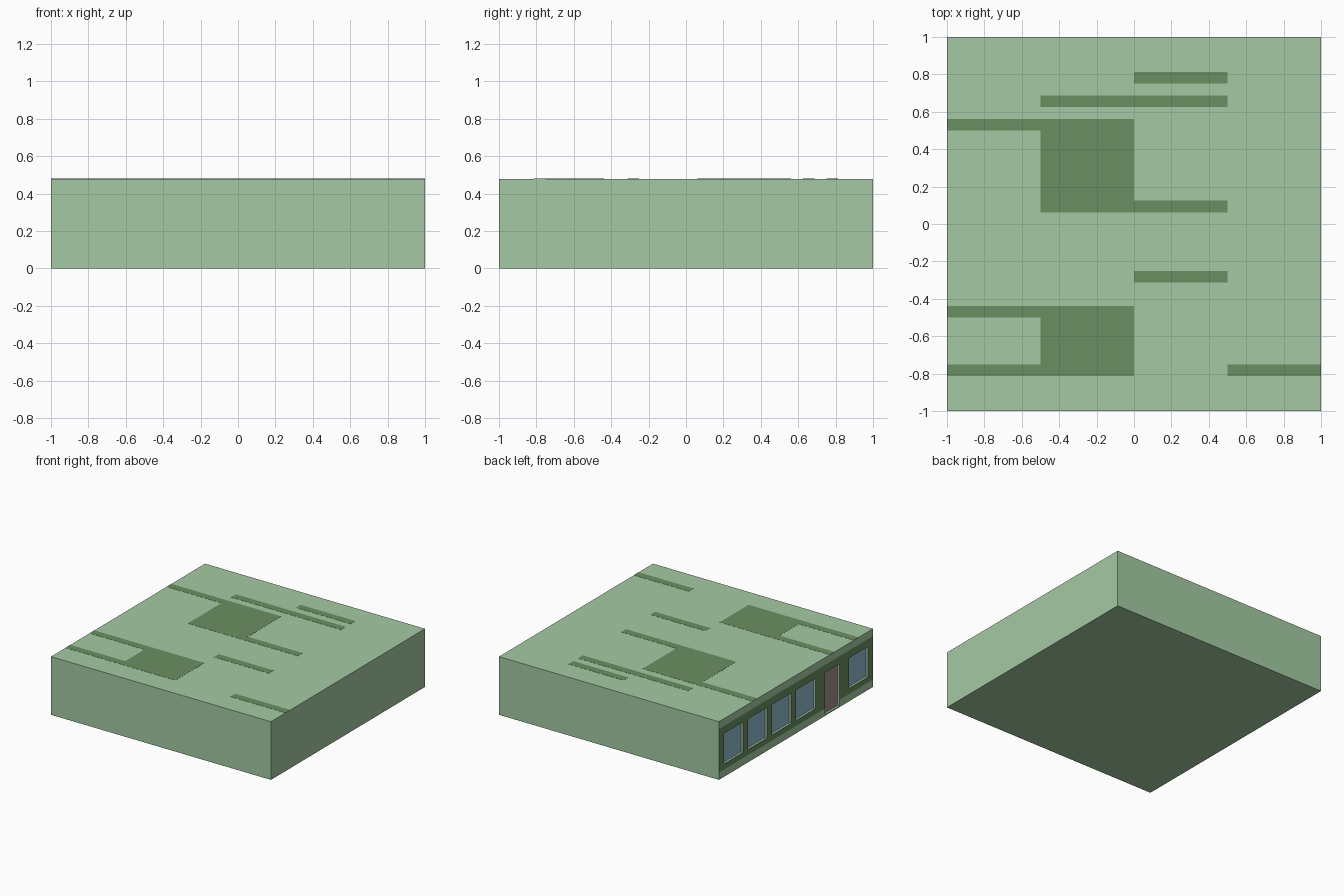
import bpy, bmesh
from mathutils import Vector

if "Cube" in bpy.data.objects:
    bpy.data.objects.remove(bpy.data.objects["Cube"])

H = 0.478      # overall height
U = 1 / 16     # layout module
D = 0.02       # depth of openings


def material(name, r, g, b):
    m = bpy.data.materials.new(name)
    m.diffuse_color = (*[(c / 255) ** 2.2 for c in (r, g, b)], 1)
    m.use_nodes = True
    m.node_tree.nodes["Principled BSDF"].inputs["Base Color"].default_value = m.diffuse_color
    return m


LIGHT = material("light_green", 163, 201, 162)
DARK = material("dark_green", 106, 141, 98)
GLASS = material("glass_blue", 145, 188, 210)
DOOR = material("door_brown", 164, 141, 141)


def add_box(bm, lo, hi):
    vs = bmesh.ops.create_cube(bm, size=1)["verts"]
    lo, hi = Vector(lo), Vector(hi)
    for v in vs:
        v.co = (lo + hi) / 2 + v.co * (hi - lo)


def finish(bm, name, *mats):
    mesh = bpy.data.meshes.new(name)
    bm.to_mesh(mesh)
    bm.free()
    ob = bpy.data.objects.new(name, mesh)
    bpy.context.collection.objects.link(ob)
    for m in mats:
        mesh.materials.append(m)
    return ob


# Main block, with a dark band across the left wall
bm = bmesh.new()
add_box(bm, (-1, -1, 0), (1, 1, H))
for z in (0.06, 0.418):
    bmesh.ops.bisect_plane(bm, geom=bm.verts[:] + bm.edges[:] + bm.faces[:],
                           plane_co=(0, 0, z), plane_no=(0, 0, 1))
for f in bm.faces:
    c = f.calc_center_median()
    if c.x < -0.99 and 0.06 < c.z < 0.418:
        f.material_index = 1
body = finish(bm, "building_block", LIGHT, DARK)

# Openings in the left wall: y start, y end, z bottom, z top
windows = [(y * U, (y + 4) * U, 0.107, 0.356) for y in (11, 6, 1, -4, -15)]
door = (-9 * U, -6 * U, 0.01, 0.356)

bm = bmesh.new()
for y0, y1, z0, z1 in windows + [door]:
    add_box(bm, (-1.1, y0, z0), (-1 + D, y1, z1))
cutter = finish(bm, "opening_cutter", LIGHT)
cutter.hide_render = True
cutter.hide_viewport = True
cut = body.modifiers.new("openings", "BOOLEAN")
cut.object = cutter
cut.operation = "DIFFERENCE"
cut.solver = "EXACT"

# Window panes and door leaf at the back of the openings
panes = [(f"window_pane_{i + 1}", w, GLASS) for i, w in enumerate(windows)]
for name, (y0, y1, z0, z1), mat in panes + [("door_leaf", door, DOOR)]:
    bm = bmesh.new()
    add_box(bm, (-1 + D - 0.002, y0, z0), (-1 + D + 0.004, y1, z1))
    finish(bm, name, mat)

# Dark patches on the roof, in modules: x start, x end, y start, y end
patches = [(0, 8, 12, 13), (-8, 8, 10, 11), (-16, -8, 8, 9), (-8, 0, 1, 9),
           (0, 8, 1, 2), (0, 8, -5, -4), (-16, -8, -8, -7), (-8, 0, -13, -7),
           (-16, -8, -13, -12), (8, 16, -13, -12)]
bm = bmesh.new()
for x0, x1, y0, y1 in patches:
    add_box(bm, (x0 * U, y0 * U, H - 0.002), (x1 * U, y1 * U, H + 0.001))
finish(bm, "roof_patches", DARK)
